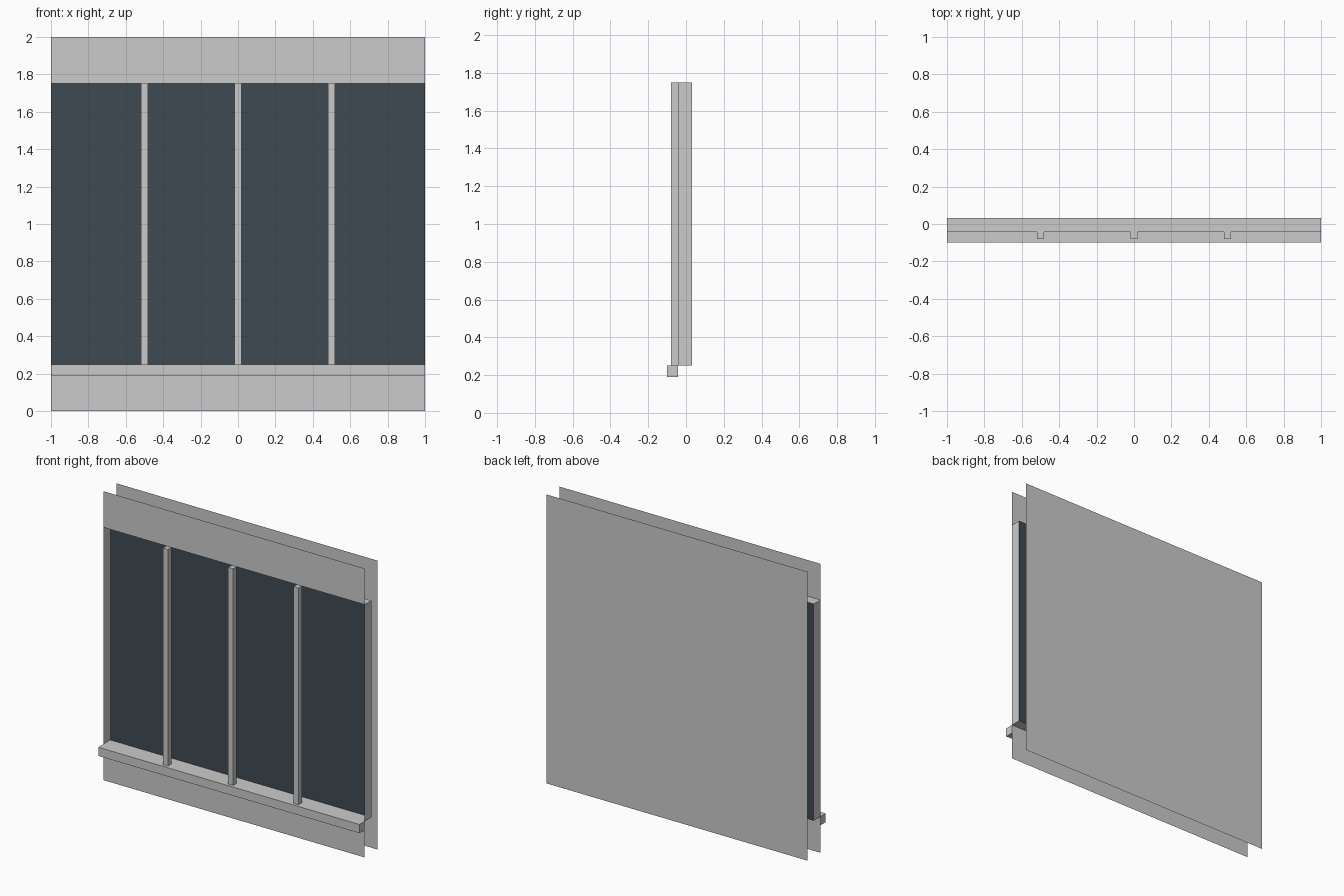
import bpy

if "Cube" in bpy.data.objects:
    bpy.data.objects.remove(bpy.data.objects["Cube"])

W = 1.0                          # half width
Y_FRONT, Y_GLASS, Y_BACK = -0.0425, 0.031, 0.10
Z_LOW, Z_HIGH, Z_TOP = 0.25, 1.75, 2.0


def make(name, verts, faces):
    mesh = bpy.data.meshes.new(name)
    mesh.from_pydata(verts, [], faces)
    mesh.update()
    obj = bpy.data.objects.new(name, mesh)
    bpy.context.collection.objects.link(obj)
    return obj


def sheet(name, y, z0, z1, facing_back=False):
    face = (3, 2, 1, 0) if facing_back else (0, 1, 2, 3)
    return make(name, [(-W, y, z0), (W, y, z0), (W, y, z1), (-W, y, z1)], [face])


def box(name, x0, x1, y0, y1, z0, z1):
    verts = [(x, y, z) for z in (z0, z1) for x, y in ((x0, y0), (x1, y0), (x1, y1), (x0, y1))]
    faces = [(3, 2, 1, 0), (4, 5, 6, 7)]
    faces += [(i, (i + 1) % 4, (i + 1) % 4 + 4, i + 4) for i in range(4)]
    return make(name, verts, faces)


# Thin wall skins: front below and above the opening, full back
sheet("front_wall_lower", Y_FRONT, 0, Z_LOW)
sheet("front_wall_upper", Y_FRONT, Z_HIGH, Z_TOP)
sheet("back_wall", Y_BACK, 0, Z_TOP, True)

# Reveal: four thin sides running from the front wall back to the glass
corners = [(-W, Z_LOW), (W, Z_LOW), (W, Z_HIGH), (-W, Z_HIGH)]
make("window_reveal",
     [(x, y, z) for y in (Y_FRONT, Y_GLASS) for x, z in corners],
     [(i, i + 4, (i + 1) % 4 + 4, (i + 1) % 4) for i in range(4)])

# Dark glass
glass = sheet("window_glass", Y_GLASS, Z_LOW, Z_HIGH)
mat = bpy.data.materials.new("dark_glass")
mat.diffuse_color = (0.05, 0.067, 0.086, 1)
mat.use_nodes = True
mat.node_tree.nodes["Principled BSDF"].inputs["Base Color"].default_value = mat.diffuse_color
glass.data.materials.append(mat)

# Vertical mullions standing on the sill
for i, x in enumerate((-0.5, 0.0, 0.5)):
    box(f"mullion_{i + 1}", x - 0.0188, x + 0.0188, -0.08, Y_FRONT, Z_LOW, Z_HIGH)

# Projecting sill
box("window_sill", -W, W, -0.10, Y_FRONT, 0.19, Z_LOW)
